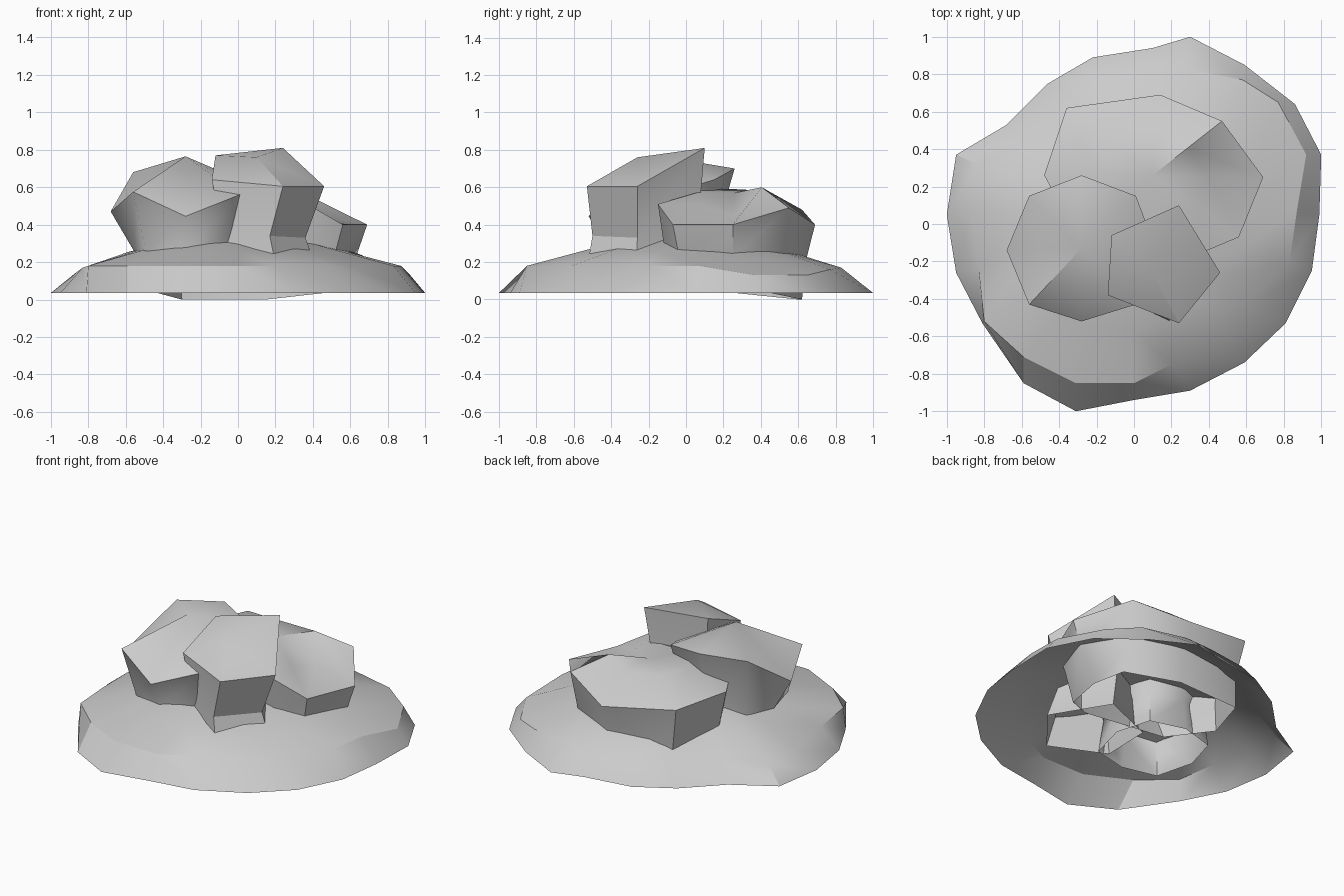
import bpy, math


def loft(name, rings, peak, angle=30):
    """Skin open-bottomed rings (low to high) and fan the last one to a peak."""
    n = len(rings[0])
    verts = [p for r in rings for p in r] + [peak]
    faces = []
    for k in range(len(rings) - 1):
        for i in range(n):
            j = (i + 1) % n
            faces.append((k * n + i, k * n + j, (k + 1) * n + j, (k + 1) * n + i))
    last = (len(rings) - 1) * n
    faces += [(last + i, last + (i + 1) % n, len(verts) - 1) for i in range(n)]
    mesh = bpy.data.meshes.new(name)
    mesh.from_pydata(verts, [], faces)
    ob = bpy.data.objects.new(name, mesh)
    bpy.context.collection.objects.link(ob)
    bpy.ops.object.select_all(action='DESELECT')
    ob.select_set(True)
    bpy.context.view_layer.objects.active = ob
    bpy.ops.object.shade_smooth_by_angle(angle=math.radians(angle))
    return ob


def scaled(ring, s, z, c=(0, 0)):
    """Copy a ring scaled about c; z is one height or a list of heights."""
    zs = z if isinstance(z, list) else [z] * len(ring)
    return [(c[0] + (p[0] - c[0]) * s, c[1] + (p[1] - c[1]) * s, h)
            for p, h in zip(ring, zs)]


# Earth mound: hollow shell with an irregular rim
rim = [(1, .37), (.99, .05), (.95, -.25), (.81, -.53), (.59, -.74), (.3, -.89),
       (0, -.94), (-.31, -1), (-.59, -.85), (-.81, -.53), (-.95, -.26), (-1, .05),
       (-.95, .37), (-.68, .53), (-.46, .75), (-.22, .89), (.1, .94), (.3, 1),
       (.59, .85), (.86, .64)]
shoulder = [(.92, .37, .13), (.87, .07, .18), (.83, -.21, .18), (.6, -.43, .18),
            (.5, -.61, .18), (.2, -.75, .18), (0, -.85, .18), (-.31, -.85, .18),
            (-.59, -.71, .18), (-.8, -.52, .18), (-.83, -.24, .17),
            (-.87, .07, .14), (-.84, .32, .13), (-.59, .45, .15), (-.34, .69, .15),
            (-.2, .78, .17), (.08, .82, .17), (.28, .83, .17), (.58, .77, .16),
            (.77, .65, .13)]
mound = loft("mound", [[(x, y, .035) for x, y in rim], shoulder,
                       scaled(shoulder, .67, .255), scaled(shoulder, .36, .325)],
             (0, 0, .34), 28)
mound.data.flip_normals()

# Left rock: octagon with a raised centre
c = (-.28, -.13)
top = [(-.68, -.14, .47), (-.56, -.43, .575), (-.28, -.52, .445), (.01, -.43, .56),
       (.12, -.14, .55), (.01, .15, .64), (-.28, .26, .70), (-.56, .15, .68)]
low = [(-.55, -.14), (-.49, -.37), (-.28, -.42), (-.07, -.37),
       (-.01, -.14), (-.07, .07), (-.28, .13), (-.49, .07)]
loft("left_rock", [scaled(low, 1.1, .04, c), scaled(low, 1.0, .25, c), top],
     (*c, .765), 50)

# Front rock: tilted pentagon with a narrowed waist
c = (.13, -.22)
top = [(.24, .10, .81), (-.12, -.06, .77), (-.14, -.38, .64),
       (.24, -.53, .605), (.46, -.26, .605)]
waist = [(.18, .06, .34), (-.08, -.09, .34), (-.08, -.36, .34),
         (.17, -.5, .34), (.36, -.26, .33)]
foot = [(.24, .09, .05), (-.12, -.06, .05), (-.13, -.39, .05),
        (.23, -.55, .045), (.46, -.27, .05)]
loft("front_rock", [foot, waist, top], (.1, -.26, .76))

# Back rock: wide slab with a dented top
c = (.1, .26)
top = [(.69, .25, .40), (.47, .55, .49), (.14, .69, .40), (-.36, .62, .48),
       (-.48, .26, .5), (-.27, -.12, .51), (.37, -.15, .51), (.56, -.07, .40)]
foot = [(.5, .22, .04), (.46, .45, .035), (.15, .62, 0), (-.3, .6, 0),
        (-.43, .26, .035), (-.25, -.02, .05), (.3, -.1, .05), (.44, -.05, .05)]
loft("back_rock", [foot, scaled(top, .9, .23, c), top,
                   scaled(top, .5, [.45, .6, .56, .58, .59, .59, .57, .5], c)],
     (*c, .57), 45)
